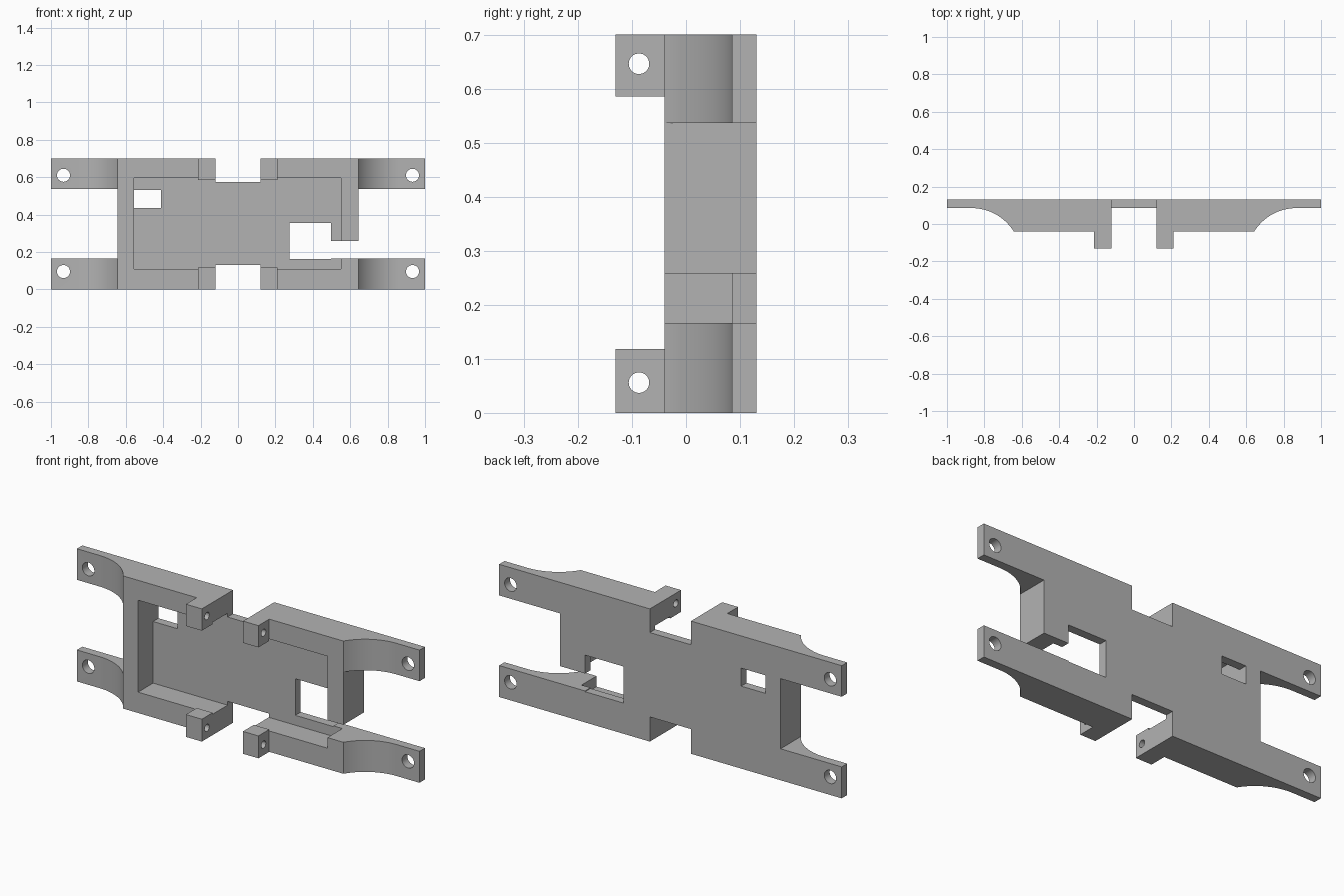
import bpy, bmesh, math
from mathutils import Matrix

if "Cube" in bpy.data.objects:
    bpy.data.objects.remove(bpy.data.objects["Cube"])

FRONT, FLOOR, BACK, HEIGHT = -0.04, 0.085, 0.13, 0.70
BODY_X, ARM_X = 0.643, 0.868

grey = bpy.data.materials.new("plain grey")
grey.use_nodes = True
colour = (0.45, 0.45, 0.45, 1)
grey.diffuse_color = colour
grey.node_tree.nodes["Principled BSDF"].inputs["Base Color"].default_value = colour


def make_object(name, bm):
    bmesh.ops.recalc_face_normals(bm, faces=bm.faces)
    mesh = bpy.data.meshes.new(name)
    bm.to_mesh(mesh)
    bm.free()
    mesh.materials.append(grey)
    ob = bpy.data.objects.new(name, mesh)
    bpy.context.collection.objects.link(ob)
    return ob


def box(name, x0, x1, y0, y1, z0, z1):
    bm = bmesh.new()
    size = Matrix.Diagonal((x1 - x0, y1 - y0, z1 - z0, 1))
    centre = Matrix.Translation(((x0 + x1) / 2, (y0 + y1) / 2, (z0 + z1) / 2))
    bmesh.ops.create_cube(bm, size=1, matrix=centre @ size)
    return make_object(name, bm)


def cylinder(name, centre, radius, length, axis):
    bm = bmesh.new()
    turn = Matrix.Rotation(math.pi / 2, 4, "Y" if axis == "x" else "X")
    bmesh.ops.create_cone(bm, cap_ends=True, segments=32, radius1=radius, radius2=radius,
                          depth=length, matrix=Matrix.Translation(centre) @ turn)
    return make_object(name, bm)


def combine(ob, tool, operation):
    tool.hide_render = True
    mod = ob.modifiers.new(tool.name, "BOOLEAN")
    mod.operation, mod.object, mod.solver = operation, tool, "EXACT"
    bpy.context.view_layer.objects.active = ob
    bpy.ops.object.modifier_apply(modifier=mod.name)
    bpy.data.objects.remove(tool)


# Body: plan profile with a concave sweep down to each thin arm, extruded upwards
run, rise = ARM_X - BODY_X, FLOOR - FRONT
radius = (run ** 2 + rise ** 2) / (2 * rise)
sweep = math.asin(run / radius)
half = [(1, BACK), (1, FLOOR)]
for i in range(21):
    a = sweep * i / 20
    half.append((ARM_X - radius * math.sin(a), FLOOR - radius + radius * math.cos(a)))
outline = half + [(-x, y) for x, y in reversed(half)]
bm = bmesh.new()
face = bm.faces.new([bm.verts.new((x, y, 0)) for x, y in outline])
grown = bmesh.ops.extrude_face_region(bm, geom=[face])
bmesh.ops.translate(bm, vec=(0, 0, HEIGHT),
                    verts=[v for v in grown["geom"] if isinstance(v, bmesh.types.BMVert)])
frame = make_object("bracket_frame", bm)

# Lugs standing forward on either side of the central notches
for x0, x1 in ((-0.213, -0.1), (0.1, 0.21)):
    for z0, z1 in ((0, 0.118), (0.585, HEIGHT)):
        combine(frame, box("lug", x0, x1, -BACK, 0, z0, z1), "UNION")

# Pocket, central notches, arm gaps, windows and the side slot
cuts = {
    "pocket": (-0.555, 0.55, FRONT, FLOOR, 0.11, 0.595),
    "lower_notch": (-0.12, 0.12, -0.3, 0.3, -0.1, 0.13),
    "upper_notch": (-0.12, 0.12, -0.3, 0.3, 0.575, 0.8),
    "right_arm_gap": (-1.1, -BODY_X, -0.3, 0.3, 0.166, 0.536),
    "left_arm_gap": (BODY_X, 1.1, -0.3, 0.3, 0.166, 0.536),
    "small_window": (-0.555, -0.413, -0.3, 0.3, 0.435, 0.53),
    "large_window": (0.275, 0.498, -0.3, 0.3, 0.162, 0.355),
    "side_slot": (0.45, 0.7, -0.3, 0.3, 0.166, 0.258),
}
for name, bounds in cuts.items():
    combine(frame, box(name, *bounds), "DIFFERENCE")

# Mounting holes through the arm ends, pin holes through the lugs
for z in (0.095, 0.61):
    for x in (-0.933, 0.933):
        combine(frame, cylinder("arm_hole", (x, 0.1, z), 0.035, 0.4, "y"), "DIFFERENCE")
for z in (0.056, 0.646):
    combine(frame, cylinder("pin_hole", (0, -0.087, z), 0.019, 0.8, "x"), "DIFFERENCE")

# Smooth curves, crisp edges
bpy.ops.object.select_all(action="DESELECT")
frame.select_set(True)
bpy.context.view_layer.objects.active = frame
bpy.ops.object.shade_smooth_by_angle(angle=math.radians(25))
